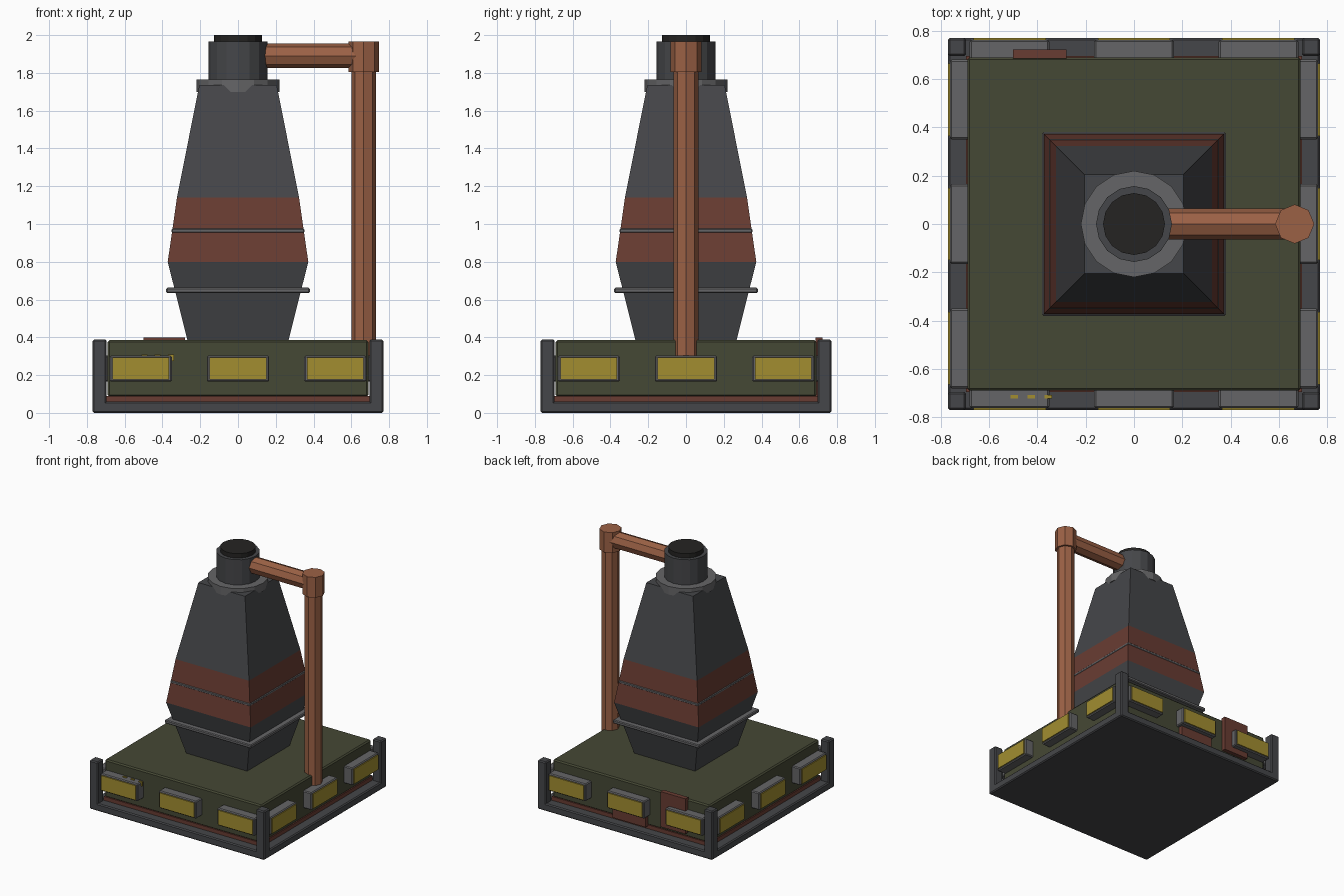
import bpy
from math import pi, sqrt
from mathutils import Matrix

if "Cube" in bpy.data.objects:
    bpy.data.objects.remove(bpy.data.objects["Cube"])


def material(name, r, g, b):
    m = bpy.data.materials.new(name)
    m.diffuse_color = (r, g, b, 1)
    m.use_nodes = True
    m.node_tree.nodes["Principled BSDF"].inputs["Base Color"].default_value = m.diffuse_color
    return m


IRON = material("dark_iron", 0.06, 0.062, 0.067)
STEEL = material("steel", 0.13, 0.13, 0.135)
BLACK = material("soot", 0.018, 0.017, 0.016)
OLIVE = material("olive", 0.06, 0.065, 0.035)
RED = material("rust_red", 0.14, 0.045, 0.032)
COPPER = material("copper", 0.33, 0.12, 0.06)
YELLOW = material("yellow_glass", 0.36, 0.27, 0.03)


def finish(obj, name, mat, bevel=0):
    obj.name = name
    obj.data.materials.append(mat)
    if bevel:
        mod = obj.modifiers.new("bevel", 'BEVEL')
        mod.width, mod.segments = bevel, 1
    return obj


def box(name, lo, hi, mat, bevel=0, turn=0):
    """Box between two corners, optionally turned about the z axis."""
    bpy.ops.mesh.primitive_cube_add(size=1)
    obj = bpy.context.object
    size = [b - a for a, b in zip(lo, hi)]
    mid = [(a + b) / 2 for a, b in zip(lo, hi)]
    obj.data.transform(Matrix.Rotation(turn, 4, 'Z') @ Matrix.Translation(mid)
                       @ Matrix.Diagonal((*size, 1)))
    return finish(obj, name, mat, bevel)


def tube(name, sides, r, z0, z1, mat, x=0, y=0):
    bpy.ops.mesh.primitive_cylinder_add(vertices=sides, radius=r, depth=z1 - z0,
                                        location=(x, y, (z0 + z1) / 2))
    return finish(bpy.context.object, name, mat)


def frustum(name, h0, h1, z0, z1, mat):
    """Square tapered block with half widths h0 (bottom) and h1 (top)."""
    bpy.ops.mesh.primitive_cone_add(vertices=4, radius1=h0 * sqrt(2), radius2=h1 * sqrt(2),
                                    depth=z1 - z0, location=(0, 0, (z0 + z1) / 2))
    bpy.context.object.data.transform(Matrix.Rotation(pi / 4, 4, 'Z'))
    return finish(bpy.context.object, name, mat)


# Base: tray, red seam, olive body, corner posts
box("base_tray", (-.77, -.77, 0), (.77, .77, .06), IRON, .008)
box("base_seam", (-.695, -.695, .05), (.695, .695, .09), RED)
box("base_body", (-.69, -.69, .085), (.69, .69, .385), OLIVE, .01)
for sx in (-1, 1):
    for sy in (-1, 1):
        x, y = sx * .7325, sy * .7325
        box("corner_post", (x - .0375, y - .0375, 0), (x + .0375, y + .0375, .388), IRON, .008)

# Three framed windows on each of the four sides
for side in range(4):
    for cx in (-.515, 0, .515):
        a = side * pi / 2
        box("window_frame", (cx - .165, -.762, .165), (cx + .165, -.68, .303), STEEL, .007, a)
        box("window_pane", (cx - .15, -.77, .176), (cx + .15, -.75, .292), YELLOW, 0, a)

# Patch plates on the back, small studs on the front
box("tall_patch", (-.5, .685, .12), (-.28, .722, .40), RED)
box("low_patch", (-.15, .685, .08), (.14, .722, .20), RED)
for cx in (-.495, -.425, -.355):
    box("stud", (cx - .016, -.722, .275), (cx + .016, -.708, .309), YELLOW)

# Furnace tower: tapered square sections and trims
frustum("tower_lower", .264, .372, .37, .80, IRON)
frustum("tower_band", .372, .323, .80, 1.14, RED)
frustum("tower_upper", .323, .205, 1.14, 1.735, IRON)
box("lower_trim", (-.38, -.38, .635), (.38, .38, .663), STEEL, .006)
box("upper_trim", (-.352, -.352, .953), (.352, .352, .975), STEEL, .005)

# Chimney
tube("chimney_collar", 16, .22, 1.70, 1.765, STEEL)
tube("chimney", 16, .157, 1.72, 1.965, IRON)
tube("chimney_core", 16, .128, 1.90, 2.0, BLACK)

# Copper exhaust pipe
tube("vertical_pipe", 8, .065, .295, 1.90, COPPER, x=.665)
tube("pipe_elbow", 8, .081, 1.805, 1.967, COPPER, x=.665)
pipe = tube("horizontal_pipe", 8, .065, 0, .53, COPPER)
pipe.rotation_euler = (0, pi / 2, 0)
pipe.location = (.40, 0, 1.89)
